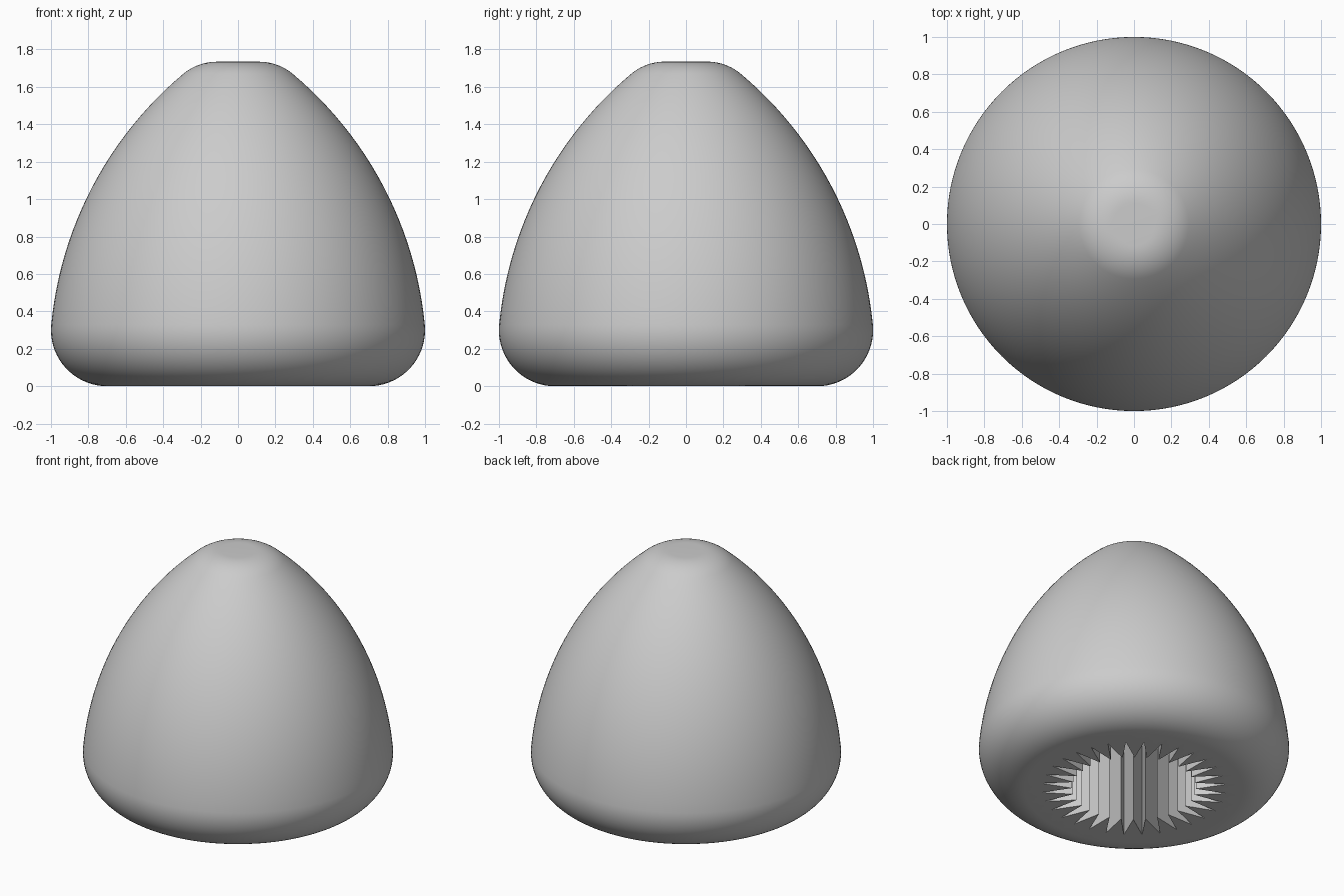
import bpy
import bmesh
from math import cos, sin, pi, radians

cube = bpy.data.objects.get("Cube")
if cube:
    bpy.data.objects.remove(cube, do_unlink=True)

GROOVES = 32
SEGMENTS = GROOVES * 4
SOCKET_OUTER, SOCKET_INNER, SOCKET_DEPTH = 0.6, 0.4, 1.0


def arc(cx, cz, radius, start, end, steps):
    """Points (r, z) along a circular arc, angles in degrees."""
    angles = [radians(start + (end - start) * i / steps) for i in range(steps + 1)]
    return [(cx + radius * cos(a), cz + radius * sin(a)) for a in angles]


def polar(radius, index):
    angle = 2 * pi * index / SEGMENTS
    return radius * cos(angle), radius * sin(angle)


def circle(radius):
    return [polar(radius, i) for i in range(SEGMENTS)]


def star():
    """V-groove outline, with a point halfway along each groove wall."""
    corners = [polar(SOCKET_OUTER if i % 4 == 0 else SOCKET_INNER, i)
               for i in range(0, SEGMENTS, 2)]
    points = []
    for i, (x, y) in enumerate(corners):
        nx, ny = corners[(i + 1) % len(corners)]
        points += [(x, y), ((x + nx) / 2, (y + ny) / 2)]
    return points


# Outer profile: rounded base, tangent bulging side, rounded crown
tilt, crown, base_r, side_r, crown_r = 5.5, 50, 0.3, 2.0, 0.28
base_x = 1 - base_r
gap = side_r - base_r
side_x = base_x - gap * cos(radians(tilt))
side_z = base_r - gap * sin(radians(tilt))
reach = side_r - crown_r
crown_x = side_x + reach * cos(radians(crown))
crown_z = side_z + reach * sin(radians(crown))
profile = arc(base_x, base_r, base_r, -90, tilt, 18)
profile += arc(side_x, side_z, side_r, tilt, crown, 24)[1:]
profile += arc(crown_x, crown_z, crown_r, crown, 90, 10)[1:]

# Knob body: socket ceiling, socket wall, underside, outer skin, top
bm = bmesh.new()
outlines = [(star(), SOCKET_DEPTH), (star(), 0.0)]
outlines += [(circle(r), z) for r, z in profile]
rings = [[bm.verts.new((x, y, z)) for x, y in outline] for outline, z in outlines]
for lower, upper in zip(rings, rings[1:]):
    for i in range(SEGMENTS):
        j = (i + 1) % SEGMENTS
        bm.faces.new((lower[i], lower[j], upper[j], upper[i]))
bm.faces.new(rings[0])
bm.faces.new(rings[-1])
bmesh.ops.recalc_face_normals(bm, faces=bm.faces)
mesh = bpy.data.meshes.new("knob_body")
bm.to_mesh(mesh)
bm.free()
knob = bpy.data.objects.new("knob_body", mesh)
bpy.context.collection.objects.link(knob)

# Plain grey finish
grey = bpy.data.materials.new("light_grey")
grey.use_nodes = True
colour = (0.6, 0.6, 0.6, 1)
grey.diffuse_color = colour
grey.node_tree.nodes["Principled BSDF"].inputs["Base Color"].default_value = colour
mesh.materials.append(grey)

bpy.ops.object.select_all(action="DESELECT")
knob.select_set(True)
bpy.context.view_layer.objects.active = knob
bpy.ops.object.shade_smooth_by_angle(angle=radians(25))
